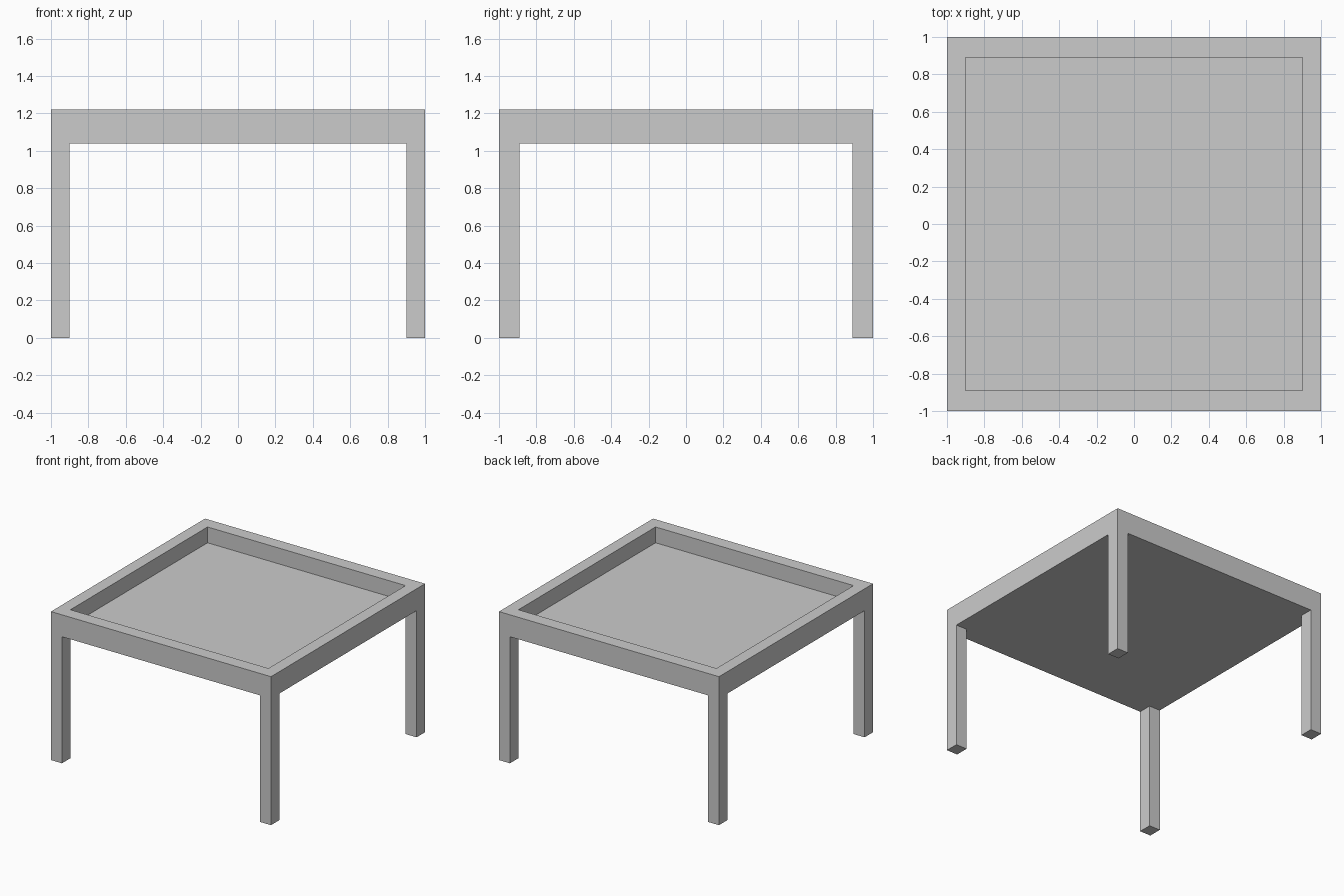
import bpy, bmesh, math
from mathutils import Matrix

if "Cube" in bpy.data.objects:
    bpy.data.objects.remove(bpy.data.objects["Cube"])

TOP, UNDER, FLOOR = 1.22, 1.04, 1.09   # rim top, underside, tray floor heights
IX, IY = 0.90, 0.89                    # inner half sizes of rim and leg spacing


def push_faces(bm, faces, dz):
    """Extrude single faces straight up or down."""
    new = bmesh.ops.extrude_discrete_faces(bm, faces=faces)["faces"]
    verts = list({v for f in new for v in f.verts})
    bmesh.ops.translate(bm, verts=verts, vec=(0, 0, dz))


bm = bmesh.new()

# Tabletop slab
slab = Matrix.Translation((0, 0, (TOP + UNDER) / 2)) @ Matrix.Diagonal((2, 2, TOP - UNDER, 1))
bmesh.ops.create_cube(bm, size=1, matrix=slab)

# Cut lines for the rim and the legs
for s in (-1, 1):
    for co, no in (((s * IX, 0, 0), (1, 0, 0)), ((0, s * IY, 0), (0, 1, 0))):
        bmesh.ops.bisect_plane(bm, geom=bm.verts[:] + bm.edges[:] + bm.faces[:],
                               plane_co=co, plane_no=no)
bm.normal_update()

# Sunken tray and four corner legs
centres = [(f, f.calc_center_median(), f.normal.z) for f in bm.faces]
tray = [f for f, c, nz in centres if nz > 0.9 and abs(c.x) < 0.1 and abs(c.y) < 0.1]
corners = [f for f, c, nz in centres if nz < -0.9 and abs(c.x) > IX and abs(c.y) > IY]
push_faces(bm, tray, FLOOR - TOP)
push_faces(bm, corners, -UNDER)

# Merge the coplanar faces left by the cuts
bmesh.ops.dissolve_limit(bm, angle_limit=math.radians(1), verts=bm.verts[:], edges=bm.edges[:])
bmesh.ops.recalc_face_normals(bm, faces=bm.faces[:])

mesh = bpy.data.meshes.new("tray_table")
bm.to_mesh(mesh)
bm.free()
bpy.context.collection.objects.link(bpy.data.objects.new("tray_table", mesh))
